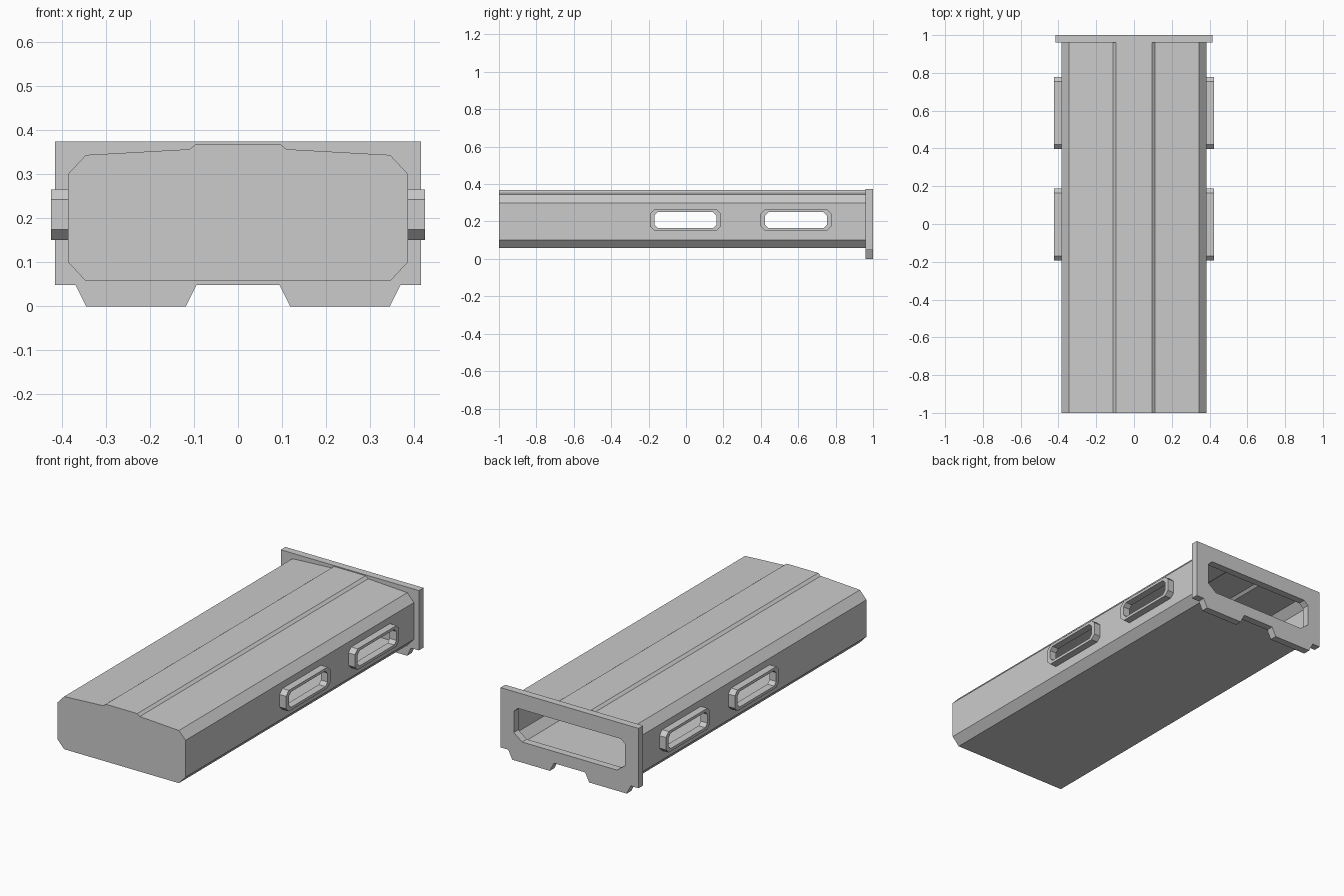
import bpy, bmesh
from mathutils import Vector

if "Cube" in bpy.data.objects:
    bpy.data.objects.remove(bpy.data.objects["Cube"])

WIN_Y = (-0.003, 0.588)          # window centres along the body
WIN_Z, HALF_Y, HALF_Z = 0.2075, 0.166, 0.042
BACK = 0.96                      # front side of the end flange


def finish(name, bm):
    bmesh.ops.recalc_face_normals(bm, faces=bm.faces)
    mesh = bpy.data.meshes.new(name)
    bm.to_mesh(mesh)
    bm.free()
    obj = bpy.data.objects.new(name, mesh)
    bpy.context.collection.objects.link(obj)
    return obj


def chamfered(cu, cv, hu, hv, cut_u, cut_v):
    """Eight-sided rectangle outline."""
    pts = []
    for su, sv in ((1, 1), (-1, 1), (-1, -1), (1, -1)):
        pair = [(cu + su * hu, cv + sv * (hv - cut_v)),
                (cu + su * (hu - cut_u), cv + sv * hv)]
        pts += pair if su * sv > 0 else pair[::-1]
    return pts


def ring_plate(name, outer, inner, place, depth):
    """Flat plate with a hole, filled between two outlines and extruded."""
    bm = bmesh.new()
    edges = []
    for loop in (outer, inner):
        vs = [bm.verts.new(place(u, v)) for u, v in loop]
        edges += [bm.edges.new((vs[i - 1], vs[i])) for i in range(len(vs))]
    bmesh.ops.triangle_fill(bm, edges=edges, use_beauty=True)
    res = bmesh.ops.extrude_face_region(bm, geom=bm.faces[:], use_keep_orig=True)
    moved = [g for g in res["geom"] if isinstance(g, bmesh.types.BMVert)]
    bmesh.ops.translate(bm, verts=moved, vec=Vector(depth))
    return finish(name, bm)


# Hollow body: thin skin, closed at the front, side walls open at the windows
half = [(0.095, 0.368), (0.11, 0.356), (0.345, 0.343), (0.385, 0.30),
        (0.385, WIN_Z + HALF_Z), (0.385, WIN_Z - HALF_Z), (0.385, 0.10), (0.345, 0.057)]
profile = half + [(-x, z) for x, z in reversed(half)]
n = len(profile)
ys = [-1.0] + [c + s * HALF_Y for c in WIN_Y for s in (-1, 1)] + [BACK]
bm = bmesh.new()
rows = [[bm.verts.new((x, y, z)) for x, z in profile] for y in ys]
for j in range(len(ys) - 1):
    for i in range(n):
        if j in (1, 3) and i in (4, n - 6):
            continue
        k = (i + 1) % n
        bm.faces.new((rows[j][i], rows[j][k], rows[j + 1][k], rows[j + 1][i]))
bm.faces.new(rows[0])
finish("body_shell", bm)

# Raised window frames on both sides
for side, label in ((1, "right"), (-1, "left")):
    for cy, pos in zip(WIN_Y, ("middle", "rear")):
        ring_plate(f"window_frame_{label}_{pos}",
                   chamfered(cy, WIN_Z, 0.19, 0.057, 0.024, 0.023),
                   chamfered(cy, WIN_Z, HALF_Y, HALF_Z, 0.018, 0.018),
                   lambda u, v: (side * 0.384, u, v), (side * 0.04, 0, 0))

# End flange with two feet and a chamfered opening
half = [(0.415, 0.373), (0.415, 0.048), (0.368, 0.048), (0.344, 0.0),
        (0.118, 0.0), (0.094, 0.048)]
outer = half + [(-x, z) for x, z in reversed(half)]
half = [(0.31, 0.288), (0.335, 0.265), (0.335, 0.15), (0.285, 0.112)]
inner = half + [(-x, z) for x, z in reversed(half)]
ring_plate("end_flange", outer, inner, lambda u, v: (u, BACK, v), (0, 1.0 - BACK, 0))
